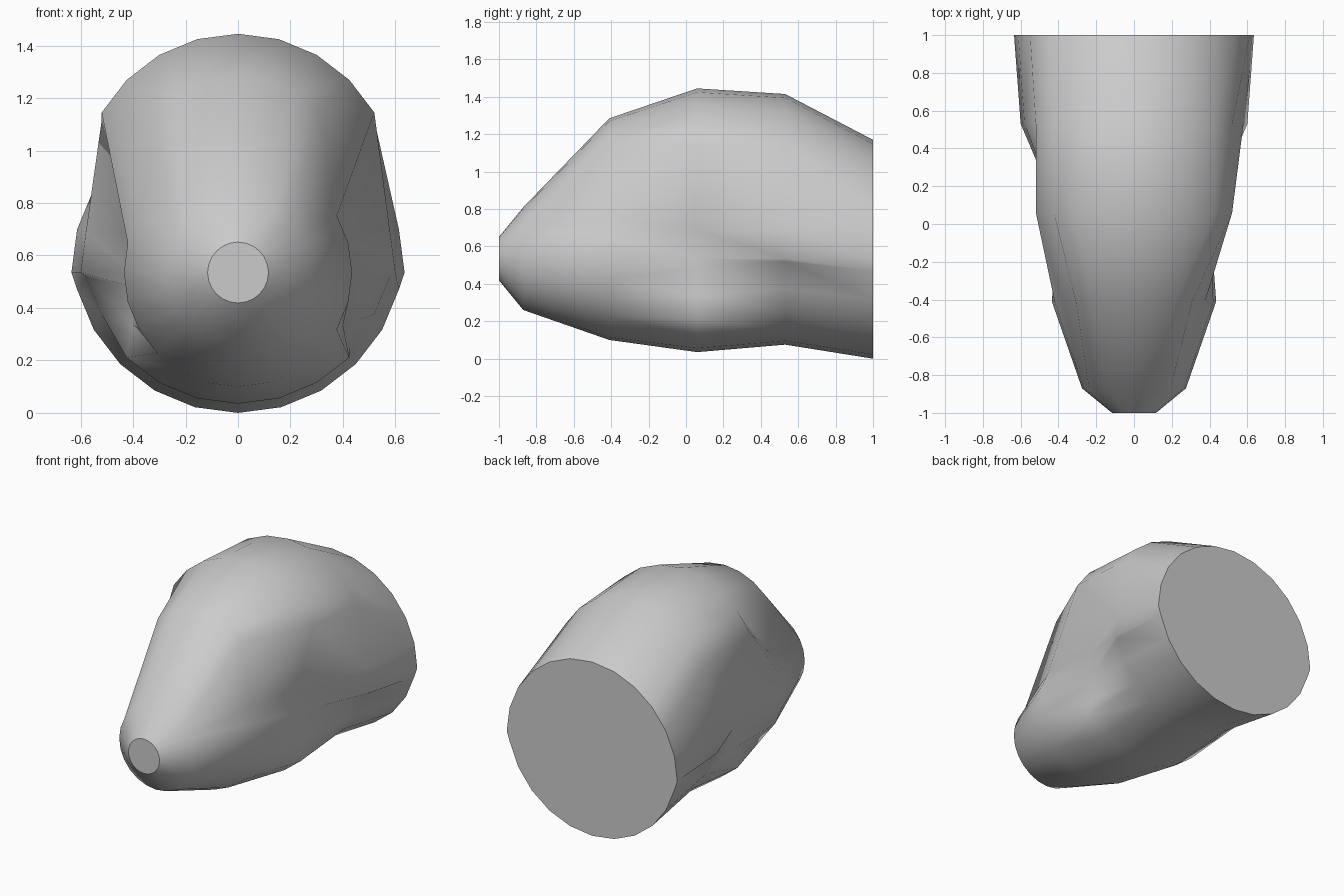
import bpy, bmesh
from math import sin, cos, radians

if "Cube" in bpy.data.objects:
    bpy.data.objects.remove(bpy.data.objects["Cube"])

SIDES, CZ = 24, 0.53
STEP = 360 // SIDES

# Each ring: y, radius, lift of the upper dome, first lifted angle, lift of the underside, pinched side x
rings = [
    (-1.00, 0.116, 0.00, 30, 0.00, None),
    (-0.87, 0.275, 0.00, 30, 0.00, None),
    (-0.41, 0.435, 0.315, 45, 0.00, None),
    (0.06, 0.60, 0.31, 30, 0.10, 0.40),
    (0.53, 0.60, 0.28, 30, 0.14, None),
    (1.00, 0.635, 0.00, 30, 0.10, None),
]


def ring_point(a, ring):
    y, r, top, top_from, low, pinch = ring
    x, z = r * cos(radians(a)), CZ + r * sin(radians(a))
    # elevation from the horizontal, equal on both sides
    e = a if a <= 90 else (180 - a if a <= 270 else a - 360)
    if e >= top_from:
        z += top
    elif e < 0:
        z += low
    if pinch and -30 <= e <= 15:
        x = pinch if x > 0 else -pinch
    return (x, y, z)


bm = bmesh.new()
loops = [[bm.verts.new(ring_point(i * STEP, r)) for i in range(SIDES)] for r in rings]

# Skin between the rings, split along one consistent diagonal
for front, back in zip(loops, loops[1:]):
    for i in range(SIDES):
        j = (i + 1) % SIDES
        bm.faces.new((front[i], back[i], front[j]))
        bm.faces.new((front[j], back[i], back[j]))

# Flat end caps
bm.faces.new(loops[0])
bm.faces.new(loops[-1][::-1])
bmesh.ops.recalc_face_normals(bm, faces=bm.faces)

# Stand exactly on the ground
low_z = min(v.co.z for v in bm.verts)
bmesh.ops.translate(bm, verts=bm.verts, vec=(0, 0, -low_z))

# Smooth skin with flat, sharp-edged caps
for f in bm.faces:
    f.smooth = len(f.verts) == 3
    if not f.smooth:
        for e in f.edges:
            e.smooth = False

mesh = bpy.data.meshes.new("tapered_body")
bm.to_mesh(mesh)
bm.free()
bpy.context.collection.objects.link(bpy.data.objects.new("tapered_body", mesh))
